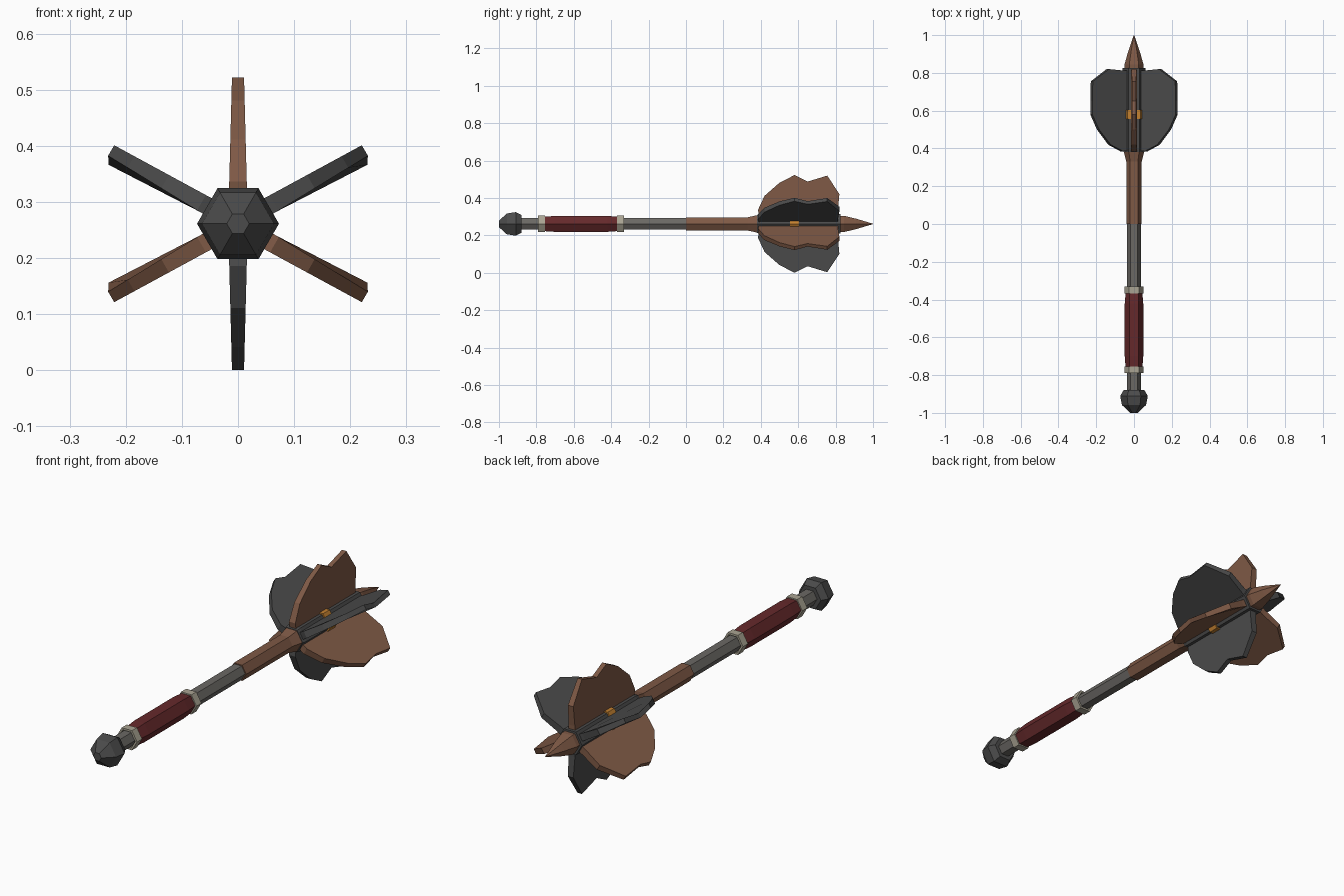
import bpy, bmesh
from math import sin, cos, pi, radians

cube = bpy.data.objects.get("Cube")
if cube:
    bpy.data.objects.remove(cube)

AXIS_Z = 0.261  # height of the weapon's long axis


def material(name, r, g, b):
    m = bpy.data.materials.new(name)
    m.use_nodes = True
    m.diffuse_color = (r, g, b, 1)
    m.node_tree.nodes["Principled BSDF"].inputs["Base Color"].default_value = (r, g, b, 1)
    return m


DARK = material("dark iron", 0.07, 0.07, 0.07)
BROWN = material("bronze brown", 0.21, 0.10, 0.06)
STEEL = material("worn steel", 0.145, 0.138, 0.127)
RED = material("red leather", 0.13, 0.022, 0.024)
PALE = material("pale metal", 0.40, 0.37, 0.29)
GOLD = material("gold", 0.55, 0.22, 0.03)


def finish(name, bm, mat):
    bmesh.ops.recalc_face_normals(bm, faces=bm.faces)
    mesh = bpy.data.meshes.new(name)
    bm.to_mesh(mesh)
    bm.free()
    mesh.materials.append(mat)
    obj = bpy.data.objects.new(name, mesh)
    obj.location.z = AXIS_Z
    bpy.context.collection.objects.link(obj)


def hex_turned(name, profile, mat, hollow=False):
    """Six-sided turned part along y from (y, radius) points."""
    bm = bmesh.new()
    rings = [[bm.verts.new((r * cos(i * pi / 3), y, r * sin(i * pi / 3)))
              for i in range(6)] for y, r in profile]
    pairs = list(zip(rings, rings[1:]))
    if hollow:
        pairs.append((rings[-1], rings[0]))
    else:
        bm.faces.new(rings[0])
        bm.faces.new(rings[-1])
    for a, b in pairs:
        for i in range(6):
            j = (i + 1) % 6
            bm.faces.new((a[i], a[j], b[j], b[i]))
    finish(name, bm, mat)


# Handle
hex_turned("pommel", [(-1, 0.02), (-0.958, 0.064), (-0.91, 0.073), (-0.88, 0.055)], DARK)
hex_turned("shaft", [(-0.9, 0.036), (0.02, 0.036)], STEEL)
hex_turned("grip", [(-0.765, 0.044), (-0.7, 0.049), (-0.42, 0.049), (-0.36, 0.044)], RED)
for name, y in (("lower_collar", -0.772), ("upper_collar", -0.35)):
    hex_turned(name, [(y - 0.018, 0.041), (y - 0.018, 0.051),
                      (y + 0.018, 0.051), (y + 0.018, 0.041)], PALE, hollow=True)

# Head
hex_turned("socket", [(0, 0.041), (0.33, 0.041), (0.39, 0.056)], BROWN)
hex_turned("head_core", [(0.38, 0.056), (0.40, 0.06), (0.825, 0.06)], DARK)
hex_turned("core_band", [(0.556, 0.067), (0.604, 0.067)], GOLD)
hex_turned("spike", [(0.82, 0.05), (0.845, 0.05), (0.91, 0.032), (1, 0.001)], BROWN)

# Blades: outline as (y, radius), thinner towards the rim
OUTLINE = [(0.39, 0.04), (0.385, 0.075), (0.42, 0.15), (0.50, 0.22), (0.58, 0.261),
           (0.65, 0.26), (0.755, 0.258), (0.82, 0.16), (0.812, 0.07), (0.812, 0.04)]
NOTCH_Y = 0.65


def blade(name, angle, mat):
    bm = bmesh.new()
    sides = []
    for s in (-1, 1):
        side = []
        for y, r in OUTLINE:
            half = s * (0.0165 - 0.026 * (r - 0.04))
            x = r * cos(angle) - half * sin(angle)
            z = r * sin(angle) + half * cos(angle)
            if y == NOTCH_Y:
                z *= 0.87  # rim pressed in towards the middle height
            side.append(bm.verts.new((x, y, z)))
        bm.faces.new(side)
        sides.append(side)
    a, b = sides
    for i in range(len(a)):
        j = (i + 1) % len(a)
        bm.faces.new((a[i], a[j], b[j], b[i]))
    finish(name, bm, mat)


for i in range(6):
    blade(f"blade_{i + 1}", radians(30 + 60 * i), BROWN if i % 2 else DARK)
